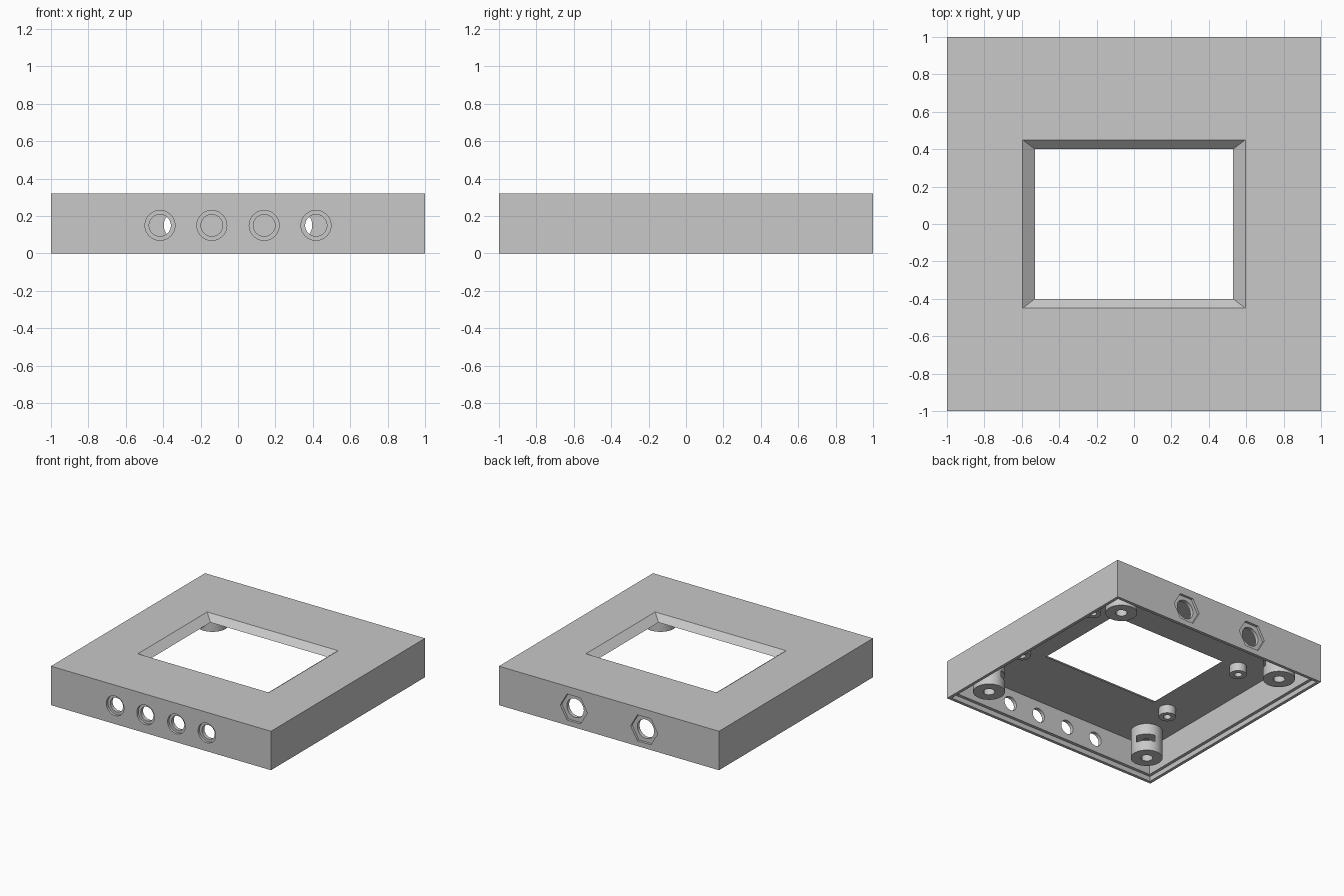
import bpy, bmesh, math
from mathutils import Matrix, Vector

cube = bpy.data.objects.get("Cube")
if cube:
    bpy.data.objects.remove(cube, do_unlink=True)

GREY = 0.58
mat = bpy.data.materials.new("plain grey")
mat.use_nodes = True
mat.diffuse_color = (GREY, GREY, GREY, 1)
mat.node_tree.nodes["Principled BSDF"].inputs["Base Color"].default_value = (GREY, GREY, GREY, 1)


def finish(name, bm):
    bmesh.ops.recalc_face_normals(bm, faces=bm.faces)
    mesh = bpy.data.meshes.new(name)
    bm.to_mesh(mesh)
    bm.free()
    mesh.materials.append(mat)
    obj = bpy.data.objects.new(name, mesh)
    bpy.context.collection.objects.link(obj)
    return obj


def box(name, half_x, half_y, z0, z1, top=(1, 1)):
    """Box standing between z0 and z1; top scales the upper face."""
    bm = bmesh.new()
    bmesh.ops.create_cube(bm, size=2)
    for v in bm.verts:
        upper = v.co.z > 0
        sx, sy = top if upper else (1, 1)
        v.co = (v.co.x * half_x * sx, v.co.y * half_y * sy, z1 if upper else z0)
    return finish(name, bm)


def rod(name, radius, start, end, sides=48):
    """Round or polygonal rod between two points."""
    a, b = Vector(start), Vector(end)
    axis = b - a
    turn = axis.to_track_quat('Z', 'X').to_matrix().to_4x4()
    bm = bmesh.new()
    bmesh.ops.create_cone(bm, cap_ends=True, segments=sides, radius1=radius, radius2=radius,
                          depth=axis.length, matrix=Matrix.Translation((a + b) / 2) @ turn)
    return finish(name, bm)


def cut(target, cutter):
    cutter.hide_render = True
    mod = target.modifiers.new("cut", 'BOOLEAN')
    mod.operation = 'DIFFERENCE'
    mod.solver = 'EXACT'
    mod.object = cutter
    bpy.context.view_layer.objects.active = target
    bpy.ops.object.modifier_apply(modifier=mod.name)
    bpy.data.objects.remove(cutter, do_unlink=True)


def smooth(obj):
    bpy.ops.object.select_all(action='DESELECT')
    obj.select_set(True)
    bpy.context.view_layer.objects.active = obj
    bpy.ops.object.shade_smooth_by_angle(angle=math.radians(30))


TOP, CEILING, LEDGE, HOLE_Z = 0.32, 0.27, 0.04, 0.15

# Open-bottomed shell with a recess for a lid
shell = box("case_shell", 1, 1, 0, TOP)
cut(shell, box("cavity", 0.95, 0.95, -0.1, CEILING))
cut(shell, box("lid_recess", 0.975, 0.975, -0.1, LEDGE))

# Display window with sloping sides
low, high = (0.504, 0.38), (0.621, 0.47)
cut(shell, box("window", *low, 0.25, 0.34, top=(high[0] / low[0], high[1] / low[1])))

# Four counterbored button holes in the front
for x in (-0.417, -0.14, 0.14, 0.417):
    cut(shell, rod("button_hole", 0.058, (x, -1.1, HOLE_Z), (x, -0.9, HOLE_Z)))
    cut(shell, rod("button_counterbore", 0.08, (x, -1.1, HOLE_Z), (x, -0.98, HOLE_Z)))

# Two sockets with hexagonal recesses in the back
for x in (-0.32, 0.32):
    cut(shell, rod("socket_hole", 0.077, (x, 0.9, HOLE_Z), (x, 1.1, HOLE_Z)))
    hexagon = rod("socket_recess", 0.123, (0, 0, 0), (0, 0, 0.12), 6)
    # lay the hexagon down with its corners pointing sideways
    corner = hexagon.data.vertices[0].co
    spin = Matrix.Rotation(-math.atan2(corner.y, corner.x), 4, 'Z')
    hexagon.data.transform(Matrix.Translation((x, 1.1, HOLE_Z))
                           @ Matrix.Rotation(math.pi / 2, 4, 'X') @ spin)
    cut(shell, hexagon)
smooth(shell)

# Corner screw posts, each with a nut slot facing the middle
for sx in (-1, 1):
    for sy in (-1, 1):
        x, y = 0.775 * sx, 0.775 * sy
        name = ("back" if sy > 0 else "front") + ("_left" if sx > 0 else "_right")
        post = rod(name + "_corner_post", 0.12, (x, y, LEDGE), (x, y, CEILING + 0.01))
        cut(post, rod("screw_hole", 0.045, (x, y, 0), (x, y, 0.22), 12))
        slot = box("nut_slot", 0.13, 0.07, 0.125, 0.18)
        slot.data.transform(Matrix.Translation((x - 0.05 * sx, y - 0.05 * sy, 0))
                            @ Matrix.Rotation(math.atan2(-sy, -sx), 4, 'Z'))
        cut(post, slot)
        smooth(post)

        # Short standoff for the display board
        x, y = (0.755 if sx > 0 else -0.675), 0.415 * sy
        standoff = rod(name + "_standoff", 0.065, (x, y, 0.2), (x, y, CEILING + 0.01), 32)
        cut(standoff, rod("standoff_hole", 0.03, (x, y, 0.1), (x, y, CEILING), 12))
        smooth(standoff)
